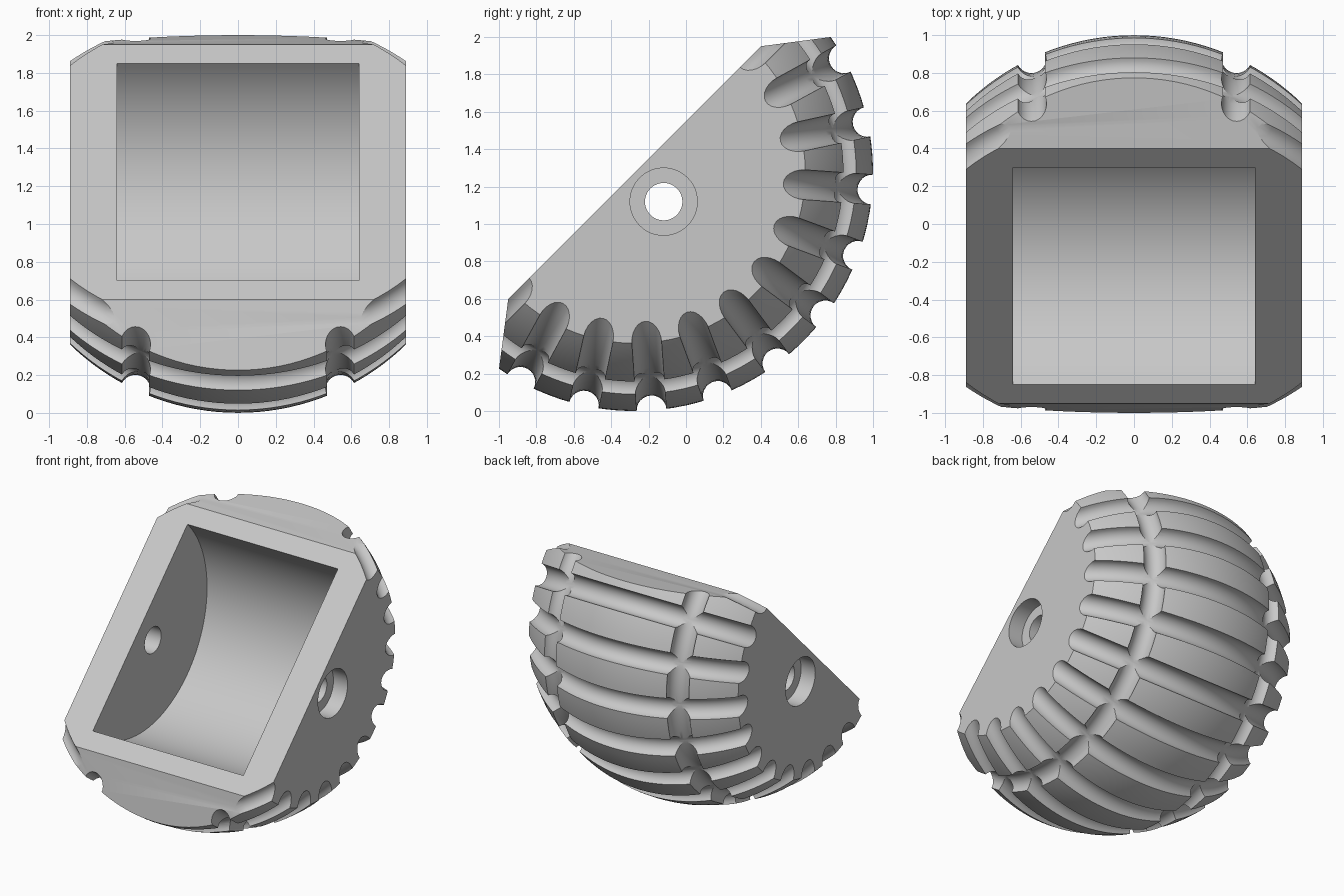
import bpy, bmesh
from math import pi
from mathutils import Matrix, Vector

cube = bpy.data.objects.get("Cube")
if cube:
    bpy.data.objects.remove(cube, do_unlink=True)

R = 1.275          # sphere radius
HALF_W = 0.89      # flat sides
GROOVE = 0.08      # groove tube radius
RING_X = 0.543     # position of the two ring grooves
PIVOT = -0.22      # height of the side holes below the open face
COUNT = 11         # meridian grooves per half turn

grey = bpy.data.materials.new("light_grey")
grey.use_nodes = True
grey.diffuse_color = (0.58, 0.58, 0.58, 1)
grey.node_tree.nodes["Principled BSDF"].inputs["Base Color"].default_value = grey.diffuse_color


def slice_off(bm, point, normal):
    """Cut away everything beyond a plane and cap the opening."""
    geom = bm.verts[:] + bm.edges[:] + bm.faces[:]
    bmesh.ops.bisect_plane(bm, geom=geom, dist=1e-5, plane_co=Vector(point),
                           plane_no=Vector(normal).normalized(), clear_outer=True)
    bmesh.ops.edgeloop_fill(bm, edges=[e for e in bm.edges if e.is_boundary])


# Sphere trimmed to a half barrel, opening upwards, poles along x
bm = bmesh.new()
turn = Matrix.Rotation(pi / 2, 4, 'Y') @ Matrix.Rotation(pi / 128, 4, 'Z')
bmesh.ops.create_uvsphere(bm, u_segments=128, v_segments=72, radius=R, matrix=turn)
for s in (-1, 1):
    slice_off(bm, (s * HALF_W, 0, 0), (s, 0, 0))
slice_off(bm, (0, 0, 0), (0, 0, 1))
for s in (-1, 1):
    slice_off(bm, (0, s * 0.955, 0), (0, s * 0.226, 0.295))
bmesh.ops.recalc_face_normals(bm, faces=bm.faces)
mesh = bpy.data.meshes.new("grooved_shell")
bm.to_mesh(mesh)
bm.free()
shell = bpy.data.objects.new("grooved_shell", mesh)
bpy.context.collection.objects.link(shell)
mesh.materials.append(grey)


def carve():
    """Subtract the newly added active object from the shell."""
    cutter = bpy.context.object
    cutter.data.materials.append(grey)
    cutter.hide_render = True
    bpy.ops.object.select_all(action='DESELECT')
    shell.select_set(True)
    bpy.context.view_layer.objects.active = shell
    mod = shell.modifiers.new("carve", 'BOOLEAN')
    mod.operation = 'DIFFERENCE'
    mod.solver = 'EXACT'
    mod.object = cutter
    bpy.ops.object.modifier_apply(modifier=mod.name)
    bpy.data.objects.remove(cutter, do_unlink=True)


def carve_ring(location, rotation, radius):
    bpy.ops.mesh.primitive_torus_add(location=location, rotation=rotation, major_radius=radius,
                                     minor_radius=GROOVE, major_segments=112, minor_segments=24)
    carve()


def carve_cylinder(x, z, radius, length, sides):
    bpy.ops.mesh.primitive_cylinder_add(vertices=sides, radius=radius, depth=length,
                                        location=(x, 0, z), rotation=(0, pi / 2, 0))
    carve()


# Round pocket, through hole and counterbores
carve_cylinder(0, 0, 0.813, 1.28, 128)
carve_cylinder(0, PIVOT, 0.10, 3, 48)
for s in (-1, 1):
    carve_cylinder(s * (0.77 + 0.2), PIVOT, 0.18, 0.4, 48)

# Grooves running side to side
for k in range(COUNT):
    carve_ring((0, 0, 0), (k * pi / COUNT, 0, 0), R)

# Two grooves running around the barrel
for s in (-1, 1):
    carve_ring((s * RING_X, 0, 0), (0, pi / 2, 0), (R * R - RING_X * RING_X) ** 0.5)

# Tilt the opening forward and set on the ground
shell.data.transform(Matrix.Translation((0, -0.275, R)) @ Matrix.Rotation(pi / 4, 4, 'X'))
bpy.ops.object.shade_smooth_by_angle(angle=pi / 7)
